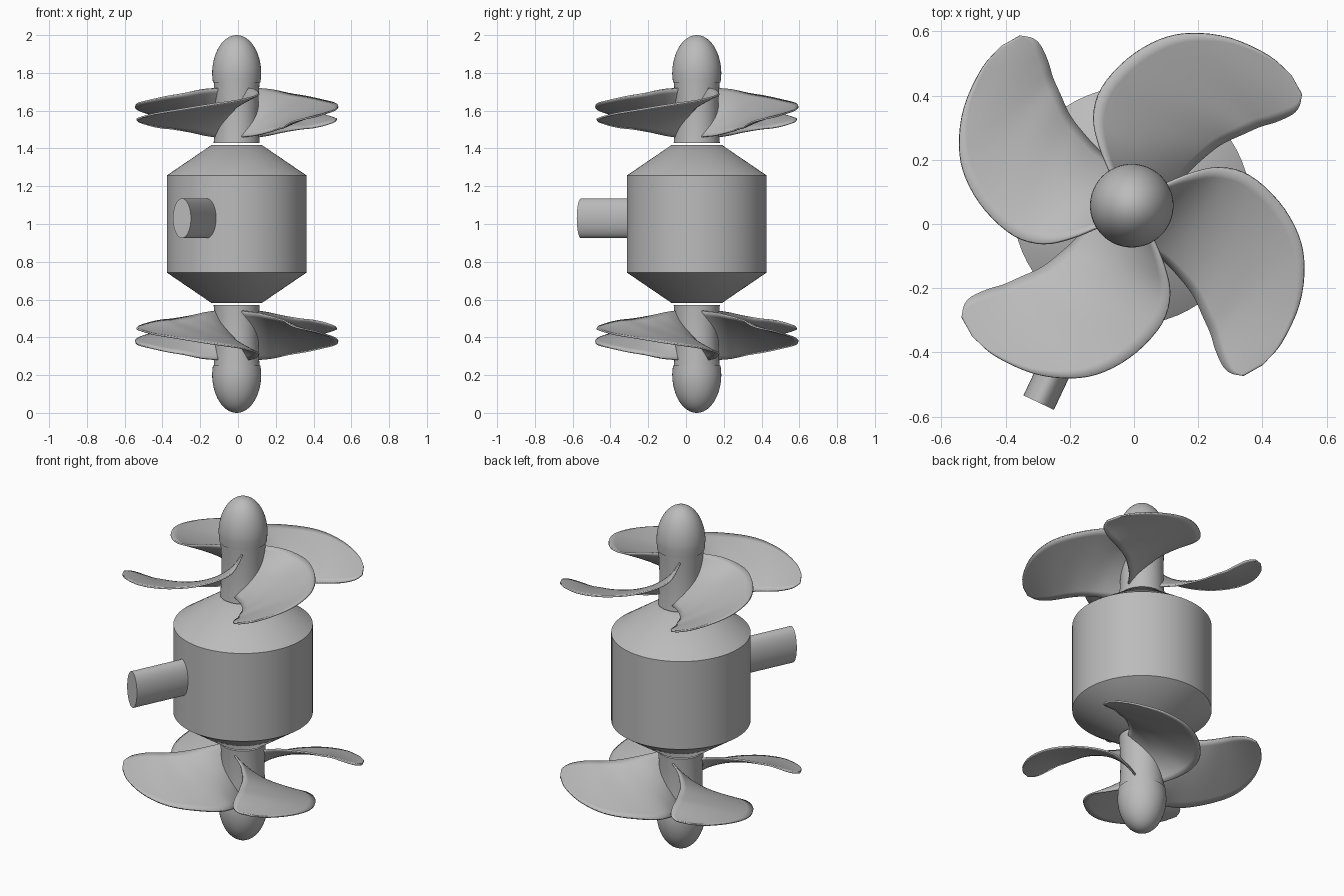
import bpy, bmesh, math
from mathutils import Vector, Matrix

cube = bpy.data.objects.get("Cube")
if cube:
    bpy.data.objects.remove(cube)

AXIS = Vector((-0.007, 0.057, 0))
MID = 1.0

grey = bpy.data.materials.new("plain grey")
grey.use_nodes = True
COLOUR = (0.5, 0.5, 0.5, 1)
grey.diffuse_color = COLOUR
grey.node_tree.nodes["Principled BSDF"].inputs["Base Color"].default_value = COLOUR


def finish(name, bm, angle=35):
    """Turn a bmesh into a smooth shaded object on the shaft axis."""
    bmesh.ops.recalc_face_normals(bm, faces=bm.faces[:])
    mesh = bpy.data.meshes.new(name)
    bm.to_mesh(mesh)
    bm.free()
    mesh.materials.append(grey)
    obj = bpy.data.objects.new(name, mesh)
    obj.location = AXIS
    bpy.context.collection.objects.link(obj)
    bpy.ops.object.select_all(action='DESELECT')
    obj.select_set(True)
    bpy.context.view_layer.objects.active = obj
    bpy.ops.object.shade_smooth_by_angle(angle=math.radians(angle))
    return obj


def lathe(name, profile, side=1, steps=64):
    """Spin (radius, height above middle) points around the shaft."""
    bm = bmesh.new()
    verts = [bm.verts.new((r, 0, MID + side * h)) for r, h in profile]
    edges = [bm.edges.new(pair) for pair in zip(verts, verts[1:])]
    bmesh.ops.spin(bm, geom=verts + edges, cent=(0, 0, 0), axis=(0, 0, 1),
                   angle=math.tau, steps=steps)
    bmesh.ops.remove_doubles(bm, verts=bm.verts[:], dist=1e-5)
    return finish(name, bm)


def smooth_path(points, per=4):
    """Catmull-Rom curve through the points."""
    p = [Vector(q) for q in points]
    p = [2 * p[0] - p[1]] + p + [2 * p[-1] - p[-2]]
    out = []
    for a, b, c, d in zip(p, p[1:], p[2:], p[3:]):
        for i in range(per):
            t = i / per
            out.append(0.5 * (2 * b + (c - a) * t + (2 * a - 5 * b + 4 * c - d) * t * t
                              + (3 * b - a - 3 * c + d) * t ** 3))
    return out + [p[-2]]


# Blade edges from root to tip: the hollow low edge and the round high edge
LOW = smooth_path([(.02, -.11, .46), (.10, -.17, .47), (.16, -.235, .485),
                   (.197, -.287, .495), (.225, -.35, .505), (.247, -.40, .51),
                   (.262, -.45, .52), (.285, -.50, .535), (.31, -.522, .545),
                   (.347, -.53, .555)])
HIGH = smooth_path([(.09, .06, .72), (.187, .10, .71), (.277, .118, .69),
                    (.367, .093, .675), (.457, .013, .655), (.517, -.087, .64),
                    (.537, -.187, .625), (.522, -.307, .605), (.467, -.427, .585),
                    (.407, -.497, .567)])


def blade(name, turn, side, across=12):
    bm = bmesh.new()
    rot = Matrix.Rotation(turn, 3, 'Z')
    rows = []
    for lo, hi in zip(LOW, HIGH):
        row = []
        for j in range(across + 1):
            p = rot @ lo.lerp(hi, j / across)
            row.append(bm.verts.new((p.x, p.y, MID + side * p.z)))
        rows.append(row)
    for a, b in zip(rows, rows[1:]):
        for j in range(across):
            bm.faces.new((a[j], a[j + 1], b[j + 1], b[j]))
    obj = finish(name, bm, 50)
    solid = obj.modifiers.new("thickness", 'SOLIDIFY')
    solid.thickness = 0.009
    solid.offset = 0


# Central drum with coned ends
lathe("drum", [(0, -.417), (.135, -.417), (.37, -.257), (.37, .257),
               (.135, .417), (0, .417)])

# Mirrored propellers above and below the drum
HUB = [(0, .43), (.122, .43), (.117, .49), (.114, .58), (.116, .67), (.121, .75), (0, .75)]
NOSE = [(0, .748), (.126, .748)] + [
    (.13 * math.cos(a), .795 + .205 * math.sin(a))
    for a in (math.pi / 2 * i / 16 for i in range(16))] + [(0, 1)]
for place, side in (("upper", 1), ("lower", -1)):
    lathe(place + "_hub", HUB, side)
    lathe(place + "_nose_cap", NOSE, side)
    for k in range(4):
        blade(f"{place}_blade_{k + 1}", k * math.pi / 2, side)

# Oval side pipe
bm = bmesh.new()
bmesh.ops.create_cone(bm, cap_ends=True, segments=48, radius1=1, radius2=1, depth=.4)
pipe_angle = math.radians(-115.3)
shape = (Matrix.Rotation(pipe_angle, 4, 'Z') @ Matrix.Translation((.478, 0, 1.03))
         @ Matrix.Rotation(math.pi / 2, 4, 'Y') @ Matrix.Diagonal((.105, .0525, 1, 1)))
bmesh.ops.transform(bm, matrix=shape, verts=bm.verts[:])
finish("side_pipe", bm)
